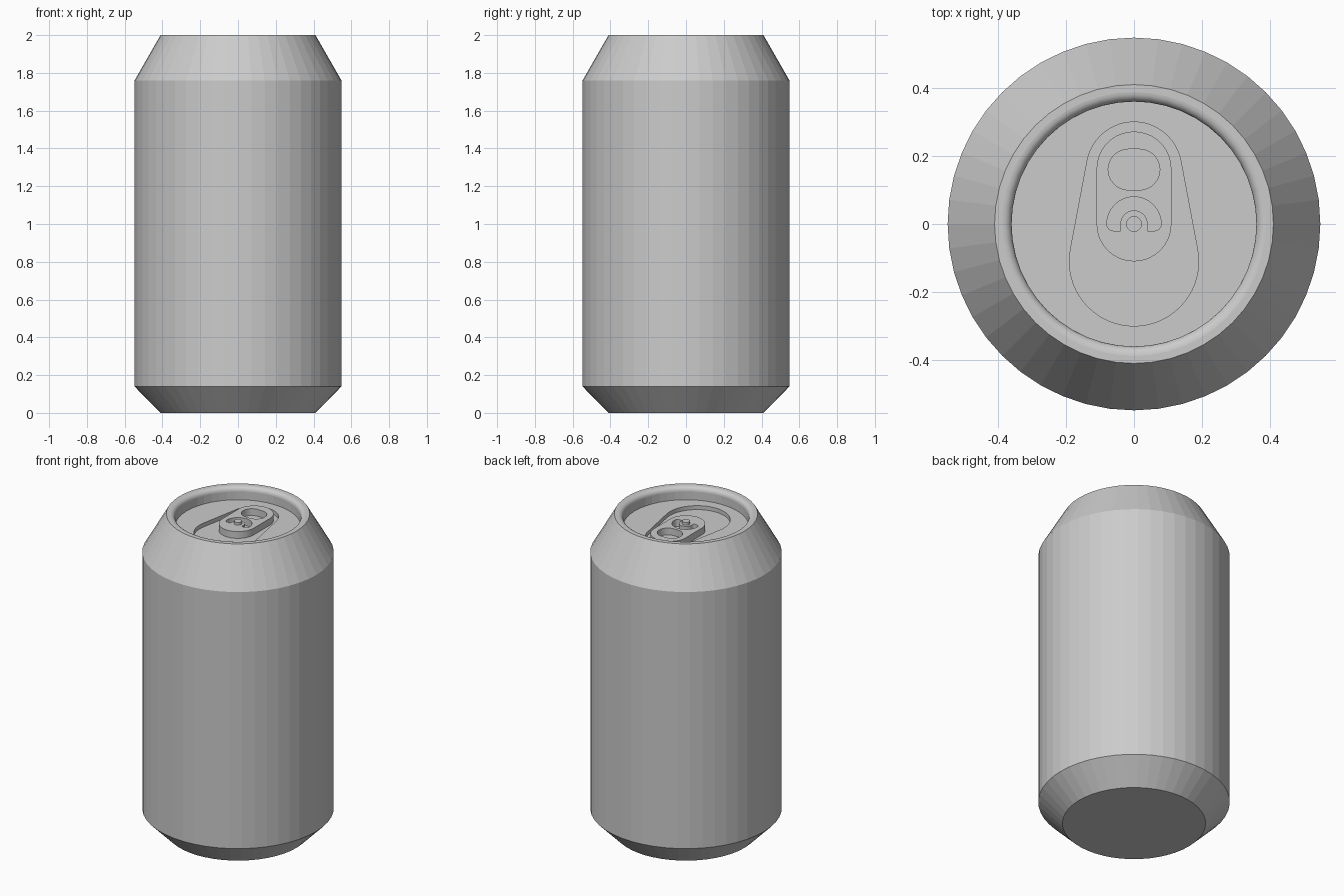
import bpy, bmesh
from math import sin, cos, radians, asin, degrees, pi

if "Cube" in bpy.data.objects:
    bpy.data.objects.remove(bpy.data.objects["Cube"])

SEG = 48
FLOOR, LID, TAB = 1.895, 1.92, 1.938


def arc(cx, cy, r, a0, a1, n=16):
    return [(cx + r * cos(radians(a0 + (a1 - a0) * i / n)),
             cy + r * sin(radians(a0 + (a1 - a0) * i / n))) for i in range(n + 1)]


def lathe(name, profile, smooth=()):
    """Revolve (r, z) points around z; end caps close the shape."""
    bm = bmesh.new()
    rings = [[bm.verts.new((r * cos(2 * pi * i / SEG), r * sin(2 * pi * i / SEG), z))
              for i in range(SEG)] for r, z in profile]
    for k, (a, b) in enumerate(zip(rings, rings[1:])):
        for i in range(SEG):
            j = (i + 1) % SEG
            bm.faces.new((a[i], a[j], b[j], b[i])).smooth = k in smooth
    bm.faces.new(rings[0][::-1])
    bm.faces.new(rings[-1])
    me = bpy.data.meshes.new(name)
    bm.to_mesh(me)
    bm.free()
    ob = bpy.data.objects.new(name, me)
    bpy.context.collection.objects.link(ob)
    return ob


def plate(name, loops, z0, z1):
    """Flat plate between two heights; first loop is the outline, the rest are holes."""
    cu = bpy.data.curves.new(name, 'CURVE')
    cu.dimensions = '2D'
    cu.fill_mode = 'BOTH'
    cu.extrude = (z1 - z0) / 2
    for loop in loops:
        pts = []
        for p in loop:
            if not any(abs(p[0] - q[0]) + abs(p[1] - q[1]) < 1e-5 for q in pts):
                pts.append(p)
        sp = cu.splines.new('POLY')
        sp.points.add(len(pts) - 1)
        for sp_pt, (x, y) in zip(sp.points, pts):
            sp_pt.co = (x, y, 0, 1)
        sp.use_cyclic_u = True
    ob = bpy.data.objects.new(name, cu)
    ob.location.z = (z0 + z1) / 2
    bpy.context.collection.objects.link(ob)
    bpy.ops.object.select_all(action='DESELECT')
    ob.select_set(True)
    bpy.context.view_layer.objects.active = ob
    bpy.ops.object.convert(target='MESH')
    return bpy.context.view_layer.objects.active


# Can body with tapered ends, rounded inner rim and recessed top
rim = arc(0.388, 1.972, 0.028, 90, 180, 6)
profile = [(0.41, 0), (0.548, 0.14), (0.548, 1.76), (0.41, 2.0)] + rim + [(0.36, FLOOR)]
lathe("can_body", profile, smooth=range(4, 10))

# Lid panel with teardrop recess
a = degrees(asin(0.05 / 0.27))
teardrop = arc(0, 0.16, 0.14, a, 180 - a, 24) + arc(0, -0.11, 0.19, 180 - a, 360 + a, 32)
plate("lid_panel", [arc(0, 0, 0.361, 0, 360, SEG), teardrop], FLOOR - 0.01, LID)

# Pull tab with finger hole and curved slot
outline = arc(0, 0.162, 0.11, 0, 180, 20) + arc(0, 0, 0.11, 180, 360, 20)
finger_hole = arc(0.016, 0.16, 0.06, -90, 90) + arc(-0.016, 0.16, 0.06, 90, 270)
slot = (arc(0, 0, 0.08, 0, 180) + arc(-0.06, 0, 0.02, 180, 270, 6) + [(-0.04, -0.02)]
        + arc(0, 0, 0.04, 180, 0) + [(0.04, -0.02)] + arc(0.06, 0, 0.02, 270, 360, 6))
plate("pull_tab", [outline, finger_hole, slot], FLOOR, TAB)

# Rivet
plate("rivet", [arc(0, 0, 0.023, 0, 360, 24)], FLOOR, TAB + 0.017)
